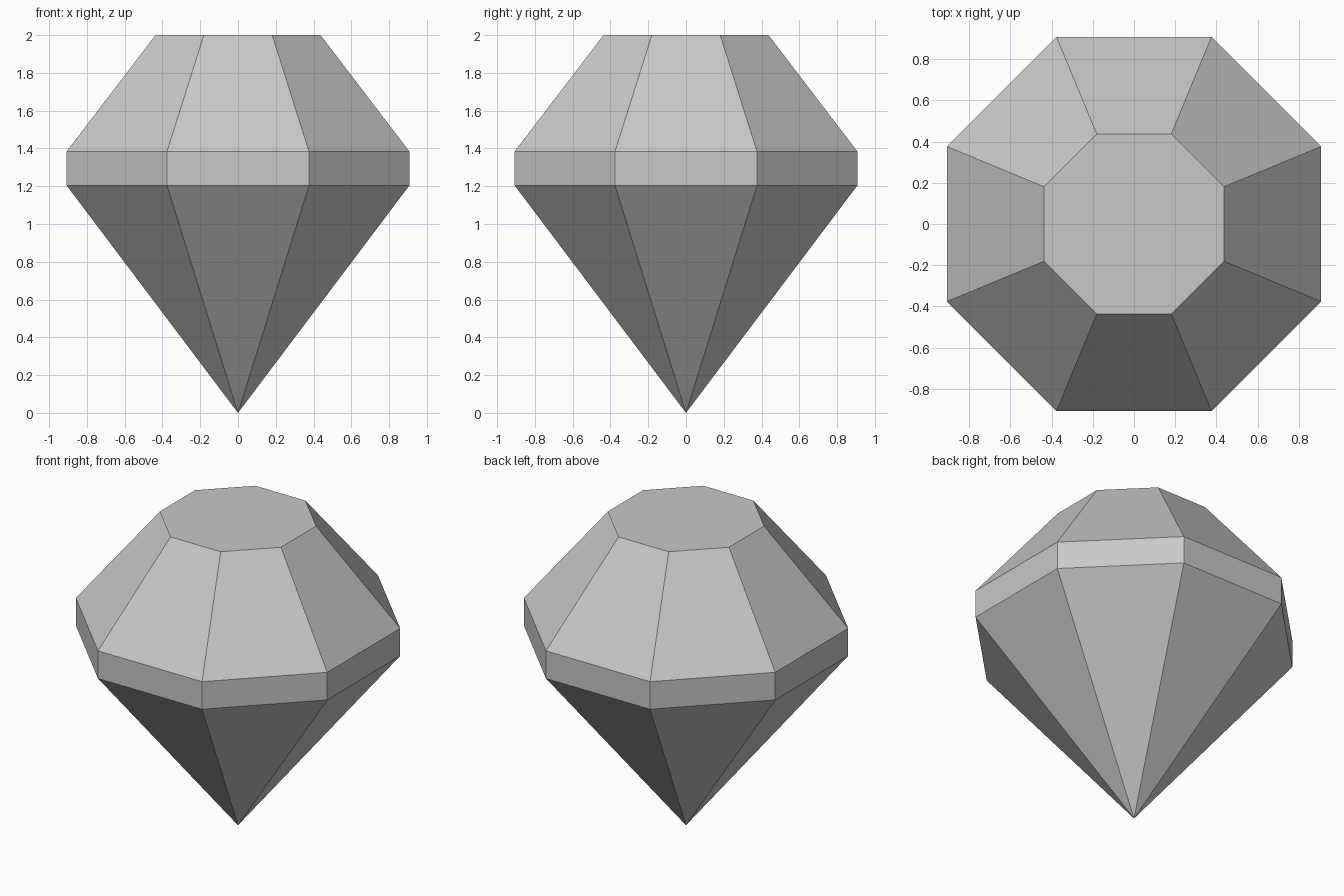
import bpy
import bmesh
import math

if "Cube" in bpy.data.objects:
    bpy.data.objects.remove(bpy.data.objects["Cube"])

SIDES = 8
TIP_Z = 0.0
# (corner radius, height): girdle bottom, girdle top, table
PROFILE = [(0.982, 1.204), (0.982, 1.384), (0.473, 2.0)]

grey = bpy.data.materials.new("light_grey")
grey.diffuse_color = (0.58, 0.58, 0.58, 1.0)
grey.use_nodes = True
grey.node_tree.nodes["Principled BSDF"].inputs["Base Color"].default_value = grey.diffuse_color

bm = bmesh.new()


def ring(radius, z):
    """Octagon with flat sides facing the axes."""
    angles = [(i + 0.5) * math.tau / SIDES for i in range(SIDES)]
    return [bm.verts.new((radius * math.cos(a), radius * math.sin(a), z)) for a in angles]


tip = bm.verts.new((0, 0, TIP_Z))
rings = [ring(r, z) for r, z in PROFILE]

for i in range(SIDES):
    j = (i + 1) % SIDES
    # pointed lower facets
    bm.faces.new((tip, rings[0][j], rings[0][i]))
    # girdle band and sloping crown facets
    for low, high in zip(rings, rings[1:]):
        bm.faces.new((low[i], low[j], high[j], high[i]))

# flat table on top
bm.faces.new(rings[-1])
bmesh.ops.recalc_face_normals(bm, faces=bm.faces)

mesh = bpy.data.meshes.new("cut_gem")
bm.to_mesh(mesh)
bm.free()
mesh.materials.append(grey)
gem = bpy.data.objects.new("cut_gem", mesh)
bpy.context.collection.objects.link(gem)
